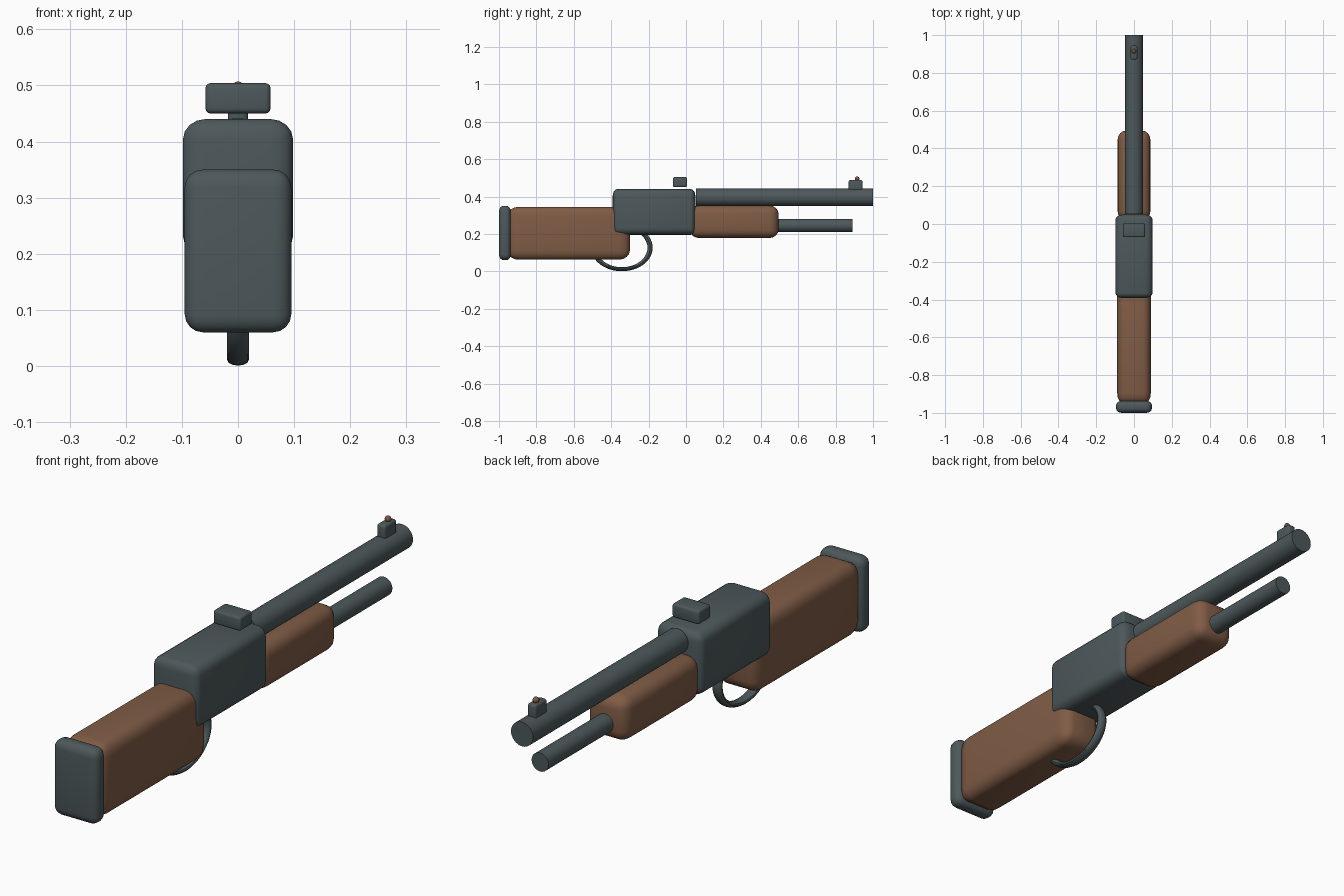
import bpy
import math
from mathutils import Vector

if "Cube" in bpy.data.objects:
    bpy.data.objects.remove(bpy.data.objects["Cube"])


def material(name, rgb):
    m = bpy.data.materials.new(name)
    m.diffuse_color = (*rgb, 1)
    m.use_nodes = True
    m.node_tree.nodes["Principled BSDF"].inputs["Base Color"].default_value = m.diffuse_color
    return m


STEEL = material("gunmetal", (0.074, 0.098, 0.105))
WOOD = material("brown wood", (0.216, 0.107, 0.060))
COPPER = material("copper bead", (0.23, 0.095, 0.055))


def finish(name, mat, smooth=True):
    ob = bpy.context.object
    ob.name = name
    ob.data.materials.append(mat)
    bpy.ops.object.transform_apply(location=False, rotation=True, scale=True)
    if smooth:
        bpy.ops.object.shade_smooth_by_angle(angle=math.radians(35))
    return ob


def rounded_box(name, lo, hi, radii, mat, segments=4):
    """Box between two corners whose edge rounding differs per axis."""
    lo, hi = Vector(lo), Vector(hi)
    size = hi - lo
    bpy.ops.mesh.primitive_cube_add(size=1, location=(lo + hi) / 2)
    ob = bpy.context.object
    ob.scale = [size[i] / radii[i] for i in range(3)]
    bpy.ops.object.transform_apply(location=False, rotation=False, scale=True)
    bevel = ob.modifiers.new("rounding", 'BEVEL')
    bevel.width = 1
    bevel.segments = segments
    bpy.ops.object.modifier_apply(modifier=bevel.name)
    ob.scale = radii
    return finish(name, mat)


def tube(name, y0, y1, z, radius, mat):
    bpy.ops.mesh.primitive_cylinder_add(
        vertices=32, radius=radius, depth=y1 - y0,
        location=(0, (y0 + y1) / 2, z), rotation=(math.pi / 2, 0, 0))
    return finish(name, mat)


# Wooden stock and steel end plate
rounded_box("stock", (-0.089, -0.955, 0.062), (0.089, -0.30, 0.345), (0.04, 0.06, 0.05), WOOD)
rounded_box("butt_plate", (-0.095, -1.0, 0.06), (0.095, -0.936, 0.35), (0.032, 0.024, 0.032), STEEL)

# Receiver and fore grip
rounded_box("receiver", (-0.098, -0.392, 0.195), (0.098, 0.05, 0.44), (0.04, 0.026, 0.036), STEEL)
rounded_box("fore_grip", (-0.087, 0.02, 0.178), (0.087, 0.495, 0.352), (0.045, 0.05, 0.045), WOOD)

# Barrel and magazine tube
tube("barrel", 0.053, 1.0, 0.395, 0.047, STEEL)
tube("magazine_tube", 0.44, 0.89, 0.245, 0.036, STEEL)

# Trigger guard: flattened oval ring in the side plane
bpy.ops.mesh.primitive_torus_add(
    major_segments=48, minor_segments=12, major_radius=0.151, minor_radius=0.014,
    location=(0, -0.343, 0.126), rotation=(0, math.pi / 2, 0))
bpy.context.object.scale = (0.76, 1, 1.4)
finish("trigger_guard", STEEL)

# Sights
rounded_box("rear_sight", (-0.058, -0.07, 0.45), (0.058, 0.005, 0.504), (0.009,) * 3, STEEL, 3)
rounded_box("front_sight", (-0.018, 0.87, 0.425), (0.018, 0.944, 0.488), (0.009,) * 3, STEEL, 3)
bpy.ops.mesh.primitive_uv_sphere_add(segments=16, ring_count=8, radius=0.012,
                                     location=(0, 0.915, 0.495))
finish("sight_bead", COPPER)
